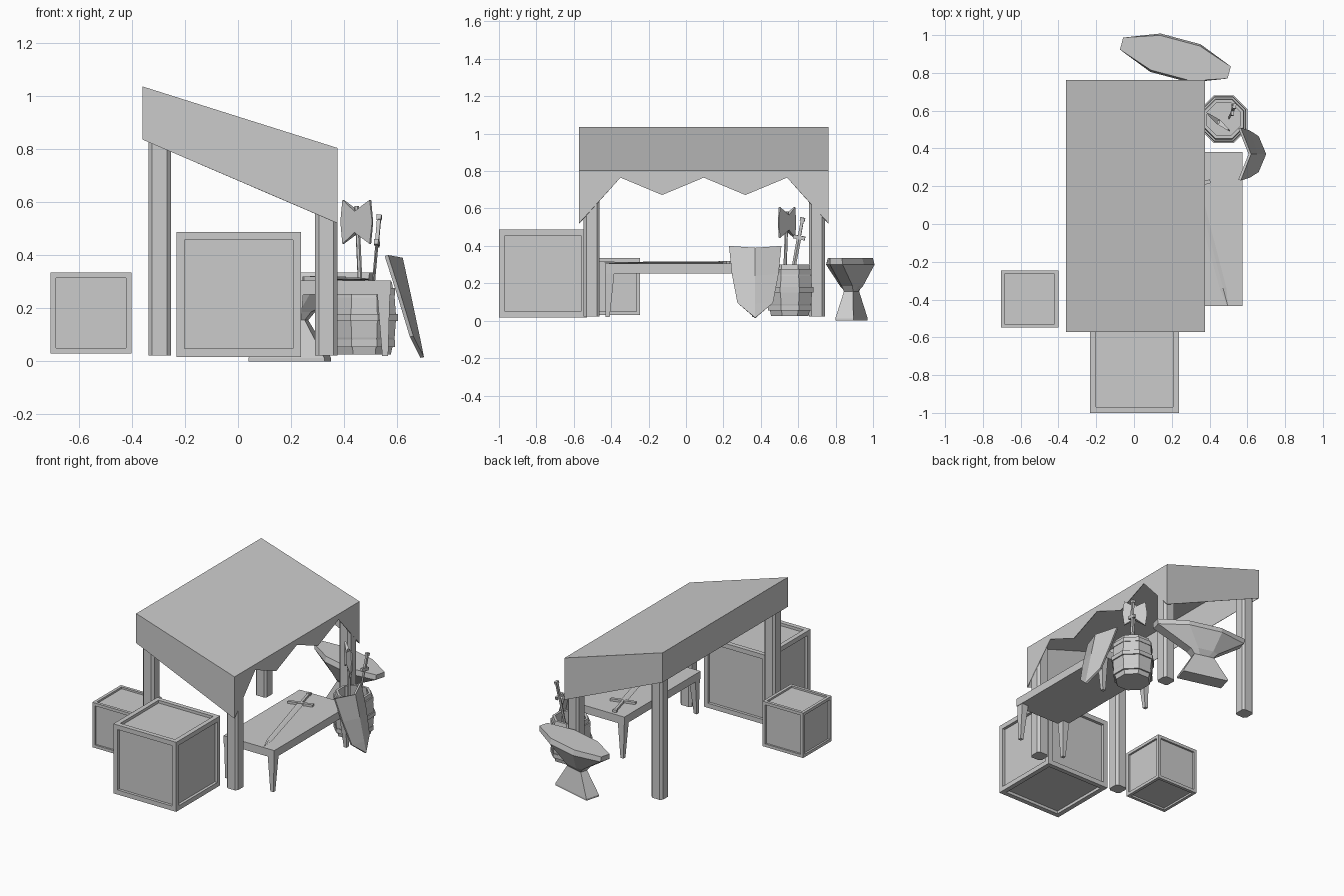
import bpy, bmesh, math
from mathutils import Matrix, Vector

if "Cube" in bpy.data.objects:
    bpy.data.objects.remove(bpy.data.objects["Cube"])


def finish(name, bm, solid=0.0):
    bmesh.ops.recalc_face_normals(bm, faces=bm.faces)
    me = bpy.data.meshes.new(name)
    bm.to_mesh(me)
    bm.free()
    ob = bpy.data.objects.new(name, me)
    bpy.context.collection.objects.link(ob)
    if solid:
        mod = ob.modifiers.new("thickness", "SOLIDIFY")
        mod.thickness = solid
    return ob


def loft(bm, rings, mat=Matrix(), caps=True):
    """Skin a stack of equal-sized rings of points."""
    vs = [[bm.verts.new(mat @ Vector(p)) for p in r] for r in rings]
    n = len(rings[0])
    for a, b in zip(vs, vs[1:]):
        for i in range(n):
            bm.faces.new((a[i], a[(i + 1) % n], b[(i + 1) % n], b[i]))
    if caps:
        bm.faces.new(vs[0])
        bm.faces.new(vs[-1])


def rect(cx, cy, hx, hy, z):
    return [(cx - hx, cy - hy, z), (cx + hx, cy - hy, z),
            (cx + hx, cy + hy, z), (cx - hx, cy + hy, z)]


def ngon(cx, cy, r, z, n=8, turn=math.pi / 8):
    return [(cx + r * math.cos(turn + i * math.tau / n),
             cy + r * math.sin(turn + i * math.tau / n), z) for i in range(n)]


# Crates with recessed panels
def crate(name, centre, size, border):
    bm = bmesh.new()
    bmesh.ops.create_cube(bm, size=size, matrix=Matrix.Translation(centre))
    faces = bm.faces[:]
    bmesh.ops.recalc_face_normals(bm, faces=faces)
    bmesh.ops.inset_individual(bm, faces=faces, thickness=border)
    for f in faces:
        ret = bmesh.ops.extrude_discrete_faces(bm, faces=[f])
        new = ret["faces"][0]
        bmesh.ops.translate(bm, verts=new.verts, vec=-new.normal * size * 0.04)
    finish(name, bm)


crate("large_crate", (0.003, -0.765, 0.252), 0.47, 0.044)
crate("small_crate", (-0.553, -0.397, 0.182), 0.304, 0.028)

# Sloping canopy with scalloped valance
bm = bmesh.new()
X0, X1, Y0, Y1 = -0.36, 0.375, -0.573, 0.763
P = lambda *c: bm.verts.new(c)
tb0, tb1 = P(X0, Y0, 1.035), P(X0, Y1, 1.035)
tf0, tf1 = P(X1, Y0, 0.803), P(X1, Y1, 0.803)
bb0, bb1 = P(X0, Y0, 0.835), P(X0, Y1, 0.835)
heights = [0.52, 0.765, 0.672, 0.765, 0.672, 0.765, 0.52]
zig = [P(X1, Y0 + (Y1 - Y0) * i / 6, z) for i, z in enumerate(heights)]
for f in ((tb0, tf0, tf1, tb1), (tb0, tb1, bb1, bb0), (tb0, bb0, zig[0], tf0),
          (tb1, tf1, zig[-1], bb1), [tf0] + zig + [tf1]):
    bm.faces.new(f)
finish("canopy", bm, 0.004)

# Chamfered posts
for side, x, top in (("back", -0.295, 1.0), ("front", 0.332, 0.80)):
    for i, y in enumerate((-0.505, 0.70)):
        bm = bmesh.new()
        h, c = 0.042, 0.028
        ring = [(h, -c), (h, c), (c, h), (-c, h), (-h, c), (-h, -c), (-c, -h), (c, -h)]
        loft(bm, [[(x + a, y + b, z) for a, b in ring] for z in (0.022, top)])
        finish(f"{side}_post_{i + 1}", bm)

# Table with tapered legs
bm = bmesh.new()
loft(bm, [rect(0.385, -0.027, 0.19, 0.407, z) for z in (0.252, 0.305)])
finish("table_top", bm)
for sx in (-1, 1):
    for sy in (-1, 1):
        bm = bmesh.new()
        x, y = 0.385 + sx * 0.163, -0.027 + sy * 0.38
        loft(bm, [rect(x + sx * 0.006, y + sy * 0.012, 0.011, 0.011, 0.02),
                  rect(x, y, 0.024, 0.024, 0.255)])
        finish("table_leg", bm)


# Swords: local z runs from guard to tip, local x along the guard
def sword(name, guard, tip, side, half_guard, grip, width):
    z = (Vector(tip) - Vector(guard))
    length = z.length
    z.normalize()
    y = z.cross(Vector(side)).normalized()
    x = y.cross(z)
    mat = Matrix((x, y, z)).transposed().to_4x4()
    mat.translation = guard
    bm = bmesh.new()
    dia = lambda w, t, h: [(-w, 0, h), (0, -t, h), (w, 0, h), (0, t, h)]
    loft(bm, [dia(width, 0.006, 0), dia(width * 0.8, 0.005, length * 0.85),
              dia(0.001, 0.001, length)], mat)
    loft(bm, [rect(0, 0, half_guard, 0.008, h) for h in (-0.01, 0.01)], mat)
    loft(bm, [rect(0, 0, 0.008, 0.007, h) for h in (-grip, 0)], mat)
    loft(bm, [rect(0, 0, 0.013, 0.009, h) for h in (-grip - 0.018, -grip)], mat)
    finish(name, bm)


sword("table_sword", (0.325, 0.205, 0.312), (0.497, -0.435, 0.309), (1, 0.15, 0), 0.082, 0.14, 0.022)
sword("barrel_sword", (0.523, 0.605, 0.445), (0.495, 0.545, 0.12), (0.1, 1, -0.15), 0.032, 0.09, 0.012)

# Open barrel with hoops
BX, BY = 0.475, 0.555
bm = bmesh.new()
prof = [(0.108, 0.025), (0.124, 0.09), (0.13, 0.165), (0.124, 0.24), (0.112, 0.30),
        (0.095, 0.30), (0.10, 0.22)]
loft(bm, [ngon(BX, BY, r, z) for r, z in prof])
finish("barrel", bm)
for z, r in ((0.165, 0.137), (0.262, 0.126), (0.068, 0.126)):
    bm = bmesh.new()
    loft(bm, [ngon(BX, BY, q, h) for q, h in
              ((r - 0.01, z - 0.014), (r, z - 0.014), (r, z + 0.014), (r - 0.01, z + 0.014))],
         caps=False)
    finish("barrel_hoop", bm)

# Double-headed axe standing in the barrel
AX = Matrix.Translation((0.447, 0.54, 0.525)) @ Matrix.Rotation(math.radians(-38), 4, "Z")
half = [(0.0, 0.04), (0.065, 0.083), (0.076, 0.0), (0.065, -0.083), (0.0, -0.04)]
outline = half + [(-u, v) for u, v in reversed(half[1:-1])]
bm = bmesh.new()
loft(bm, [[(u, t * (1 - abs(u) / 0.1), v) for u, v in outline] for t in (-0.014, 0.014)], AX)
finish("axe_head", bm)
bm = bmesh.new()
loft(bm, [ngon(0.02, 0, 0.009, -0.30, 6), ngon(0, 0, 0.009, 0.06, 6)], AX)
finish("axe_handle", bm)

# Shield with a centre ridge, leaning on the barrel: (half width, edge x, edge z, ridge x, ridge z)
bm = bmesh.new()
rows = [(0.14, 0.565, 0.40, 0.62, 0.39), (0.125, 0.613, 0.25, 0.653, 0.24),
        (0.095, 0.66, 0.095, 0.685, 0.09)]
pts = [[bm.verts.new(p) for p in ((ex, 0.37 - w, ez), (rx, 0.37, rz), (ex, 0.37 + w, ez))]
       for w, ex, ez, rx, rz in rows]
tip = bm.verts.new((0.70, 0.37, 0.016))
for a, b in zip(pts, pts[1:]):
    for i in (0, 1):
        bm.faces.new((a[i], a[i + 1], b[i + 1], b[i]))
for i in (0, 1):
    bm.faces.new((pts[-1][i], pts[-1][i + 1], tip))
finish("shield", bm, 0.014)

# Anvil: stacked outlines (half length, end half width, shoulder, half width, z)
AN = Matrix.Translation((0.195, 0.885, 0)) @ Matrix.Rotation(math.radians(-15), 4, "Z")


def slab(l, e, m, w, z, s=0.0):
    return [(s + l, -e, z), (s + l, e, z), (s + m, w, z), (s - m, w, z),
            (s - l, e, z), (s - l, -e, z), (s - m, -w, z), (s + m, -w, z)]


bm = bmesh.new()
loft(bm, [slab(0.148, 0.05, 0.07, 0.05, 0.0), slab(0.148, 0.05, 0.07, 0.05, 0.012),
          slab(0.065, 0.025, 0.03, 0.025, 0.155), slab(0.09, 0.03, 0.05, 0.05, 0.185),
          slab(0.29, 0.035, 0.11, 0.105, 0.30, 0.025),
          slab(0.295, 0.033, 0.11, 0.095, 0.335, 0.025)], AN)
finish("anvil", bm)
